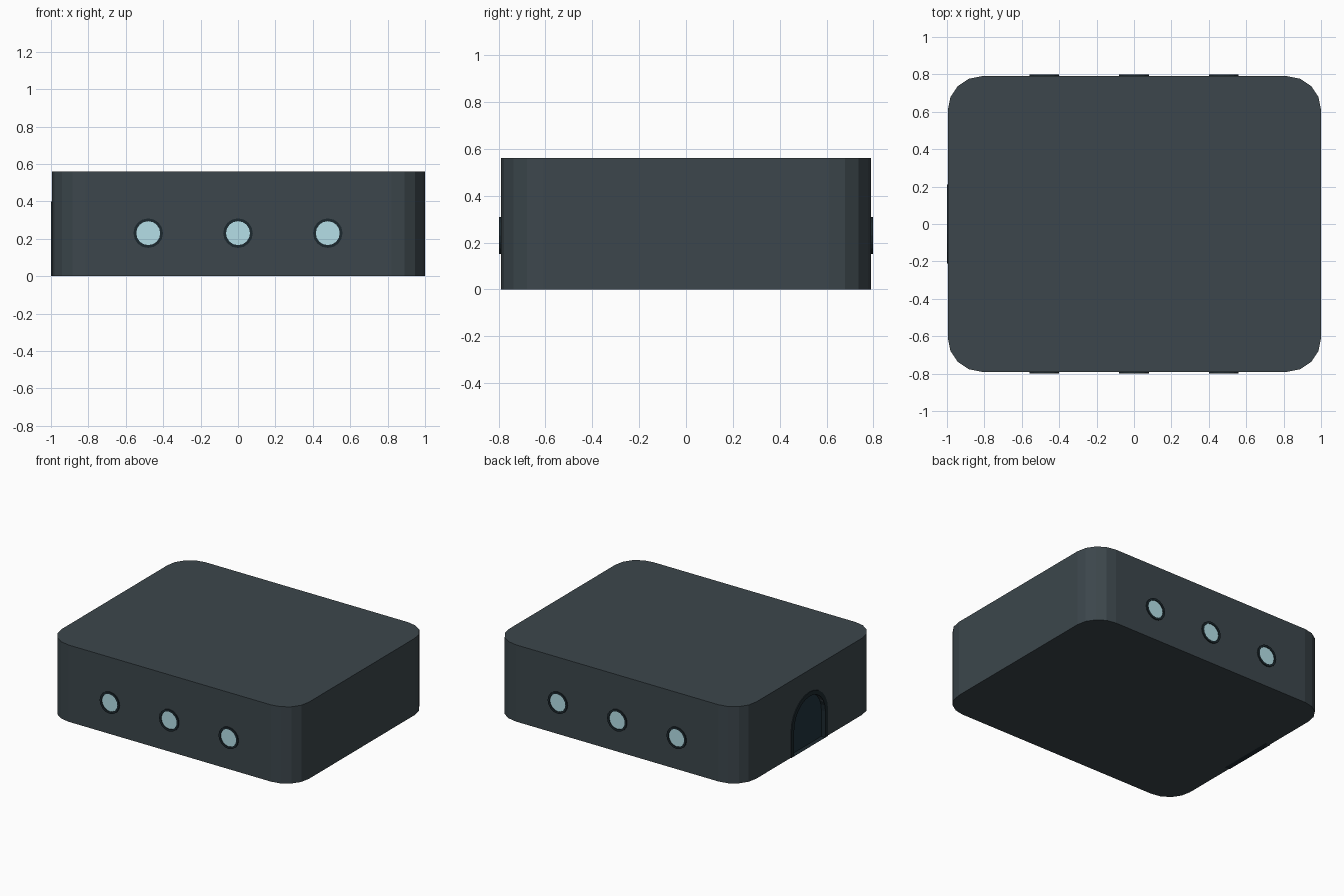
import bpy, bmesh
from math import sin, cos, pi
from mathutils import Matrix, Vector

if "Cube" in bpy.data.objects:
    bpy.data.objects.remove(bpy.data.objects["Cube"])


def material(name, rgb):
    m = bpy.data.materials.new(name)
    m.diffuse_color = (*rgb, 1)
    m.use_nodes = True
    m.node_tree.nodes["Principled BSDF"].inputs["Base Color"].default_value = m.diffuse_color
    return m


BODY = material("slate", (0.045, 0.062, 0.072))
RIM = material("dark_trim", (0.012, 0.022, 0.028))
GLASS = material("pale_glass", (0.46, 0.74, 0.80))
PANEL = material("deep_blue", (0.015, 0.035, 0.05))


def prism(name, outline, depth, matrix, mat, hole=None):
    """Extrude a 2D outline along local z; hole is a matching inner outline."""
    bm = bmesh.new()
    rings = []
    for pts in [outline] + ([hole] if hole else []):
        rings.append([[bm.verts.new((u, v, z)) for u, v in pts] for z in (0, depth)])
    n = len(outline)
    for i in range(n):
        j = (i + 1) % n
        for lo, hi in rings:
            bm.faces.new((lo[i], lo[j], hi[j], hi[i]))
        if hole:
            for k in (0, 1):
                a, b = rings[0][k], rings[1][k]
                bm.faces.new((a[i], a[j], b[j], b[i]))
    if not hole:
        bm.faces.new(rings[0][0])
        bm.faces.new(rings[0][1])
    bmesh.ops.recalc_face_normals(bm, faces=bm.faces)
    me = bpy.data.meshes.new(name)
    bm.to_mesh(me)
    bm.free()
    me.materials.append(mat)
    ob = bpy.data.objects.new(name, me)
    ob.matrix_world = matrix
    bpy.context.collection.objects.link(ob)
    return ob


def circle(r, n=16):
    return [(r * cos(2 * pi * i / n), r * sin(2 * pi * i / n)) for i in range(n)]


def arch(r, spring, n=12):
    return [(-r, 0), (r, 0)] + [(r * cos(pi * i / n), spring + r * sin(pi * i / n)) for i in range(n + 1)]


def frame(u, v, w, origin):
    return Matrix.Translation(origin) @ Matrix((u, v, w)).transposed().to_4x4()


# Rounded block body
R, HX, HY, H = 0.18, 0.9975, 0.79, 0.56
outline = []
for k, (sx, sy) in enumerate([(1, 1), (-1, 1), (-1, -1), (1, -1)]):
    for i in range(5):
        a = (k + i / 4) * pi / 2
        outline.append((sx * (HX - R) + R * cos(a), sy * (HY - R) + R * sin(a)))
body = prism("body", outline, H, Matrix.Translation((0.0025, 0, 0)), BODY)

# Arched doorway on the left side: recess, trim and door panel
left = lambda x: frame((0, -1, 0), (0, 0, 1), (-1, 0, 0), (x, 0, 0))
cutter = prism("doorway_cutter", [(u, v if v else -0.1) for u, v in arch(0.18, 0.19)], 0.2, left(-0.96), PANEL)
cutter.hide_render = True
cutter.hide_viewport = True
cut = body.modifiers.new("doorway", "BOOLEAN")
cut.object = cutter
cut.solver = "EXACT"
prism("door_panel", arch(0.18, 0.19), 0.006, left(-0.961), PANEL)
prism("door_trim", arch(0.21, 0.19), 0.04, left(-0.96), RIM, hole=arch(0.18, 0.19))

# Three round windows on the front and back
for side, s in (("front", -1), ("back", 1)):
    for i, x in enumerate((-0.48, 0, 0.48)):
        m = frame((-s, 0, 0), (0, 0, 1), (0, s, 0), (x, s * 0.78, 0.23))
        prism(f"{side}_window_rim_{i + 1}", circle(0.079), 0.018, m, RIM, hole=circle(0.064))
        prism(f"{side}_window_glass_{i + 1}", circle(0.066), 0.012, m, GLASS)
